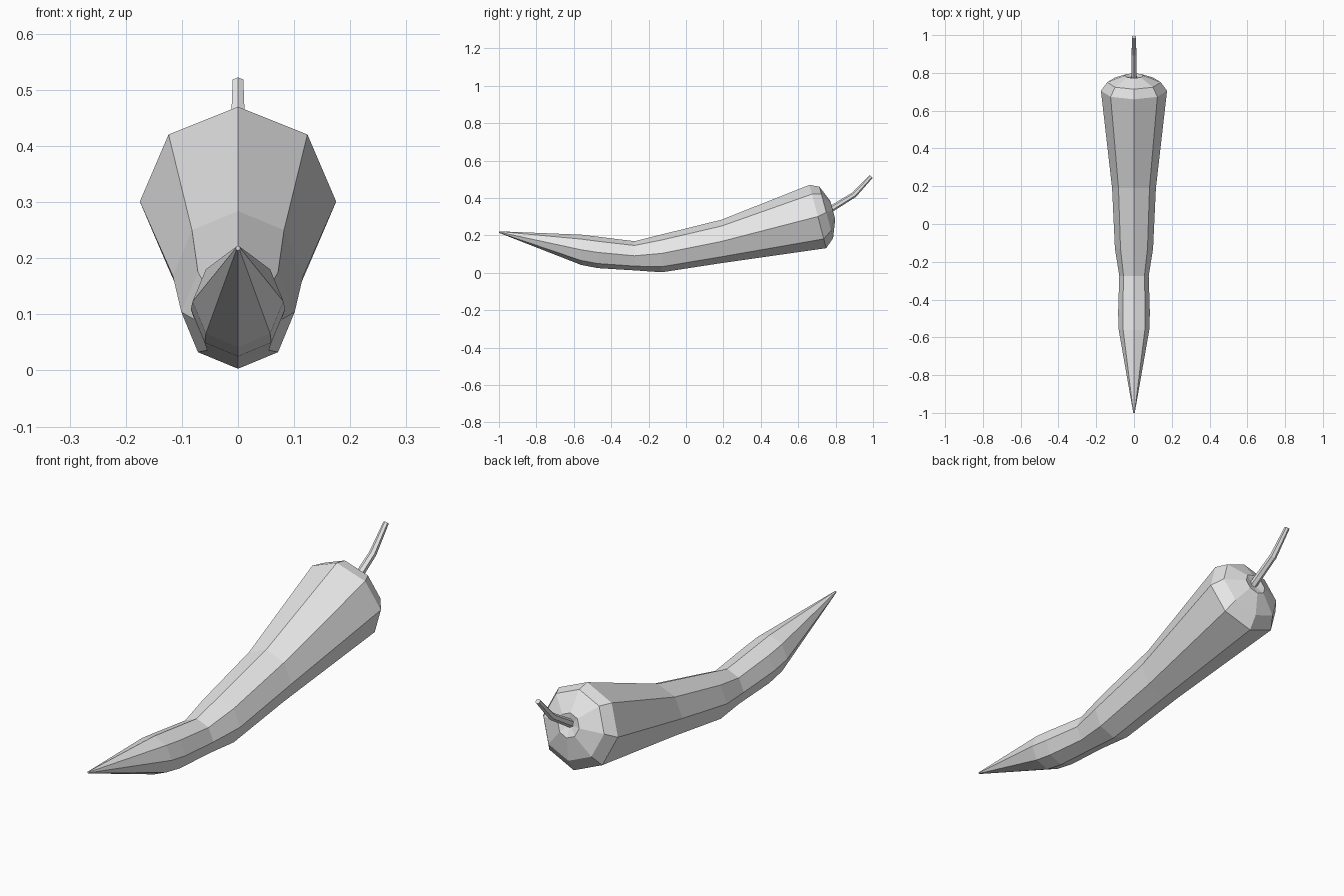
import bpy, bmesh, math
from mathutils import Vector

cube = bpy.data.objects.get("Cube")
if cube:
    bpy.data.objects.remove(cube, do_unlink=True)


def make_material(name, colour):
    mat = bpy.data.materials.new(name)
    mat.use_nodes = True
    mat.diffuse_color = colour
    mat.node_tree.nodes["Principled BSDF"].inputs["Base Color"].default_value = colour
    return mat


def loft(name, rings, sides, mat):
    """Skin rings given as (y, z, radius, lean); lean tips the ring's top to the front."""
    bm = bmesh.new()
    loops = []
    for y, z, radius, lean in rings:
        up = Vector((0, -math.sin(lean), math.cos(lean)))
        loop = []
        for i in range(sides):
            a = math.tau * i / sides
            offset = Vector((math.sin(a), 0, 0)) + up * math.cos(a)
            loop.append(bm.verts.new(Vector((0, y, z)) + offset * radius))
        loops.append(loop)
    for a, b in zip(loops, loops[1:]):
        for i in range(sides):
            j = (i + 1) % sides
            bm.faces.new((a[i], a[j], b[j], b[i]))
    bm.faces.new(loops[0])
    bm.faces.new(loops[-1])
    bmesh.ops.recalc_face_normals(bm, faces=bm.faces)
    mesh = bpy.data.meshes.new(name)
    bm.to_mesh(mesh)
    bm.free()
    mesh.materials.append(mat)
    obj = bpy.data.objects.new(name, mesh)
    bpy.context.collection.objects.link(obj)
    return obj


grey = make_material("plain grey", (0.8, 0.8, 0.8, 1))

# Pepper body: tip, bend, widening shoulder and slightly dimpled crown
loft("pepper_body", [
    (-1.0, 0.218, 0.004, 0),
    (-0.56, 0.123, 0.081, 0),
    (-0.47, 0.109, 0.084, 0),
    (-0.275, 0.091, 0.078, 0),
    (-0.13, 0.104, 0.101, 0),
    (0.19, 0.168, 0.116, 0),
    (0.705, 0.301, 0.175, 0.26),
    (0.75, 0.323, 0.142, 0.26),
    (0.785, 0.335, 0.05, 0.26),
    (0.775, 0.335, 0.012, 0.26),
], 8, grey)

# Bent stem rising from the crown
loft("stem", [
    (0.765, 0.335, 0.017, -0.52),
    (0.90, 0.418, 0.015, -0.7),
    (0.99, 0.515, 0.011, -0.85),
], 6, grey)

# The stem lean is measured across its path
stem = bpy.data.objects["stem"]
for ring, lean in enumerate((0.52, 0.7, 0.85)):
    verts = stem.data.vertices[ring * 6:ring * 6 + 6]
    centre = sum((v.co for v in verts), Vector()) / 6
    for v in verts:
        v.co.y = centre.y - math.tan(lean) * (v.co.z - centre.z)
